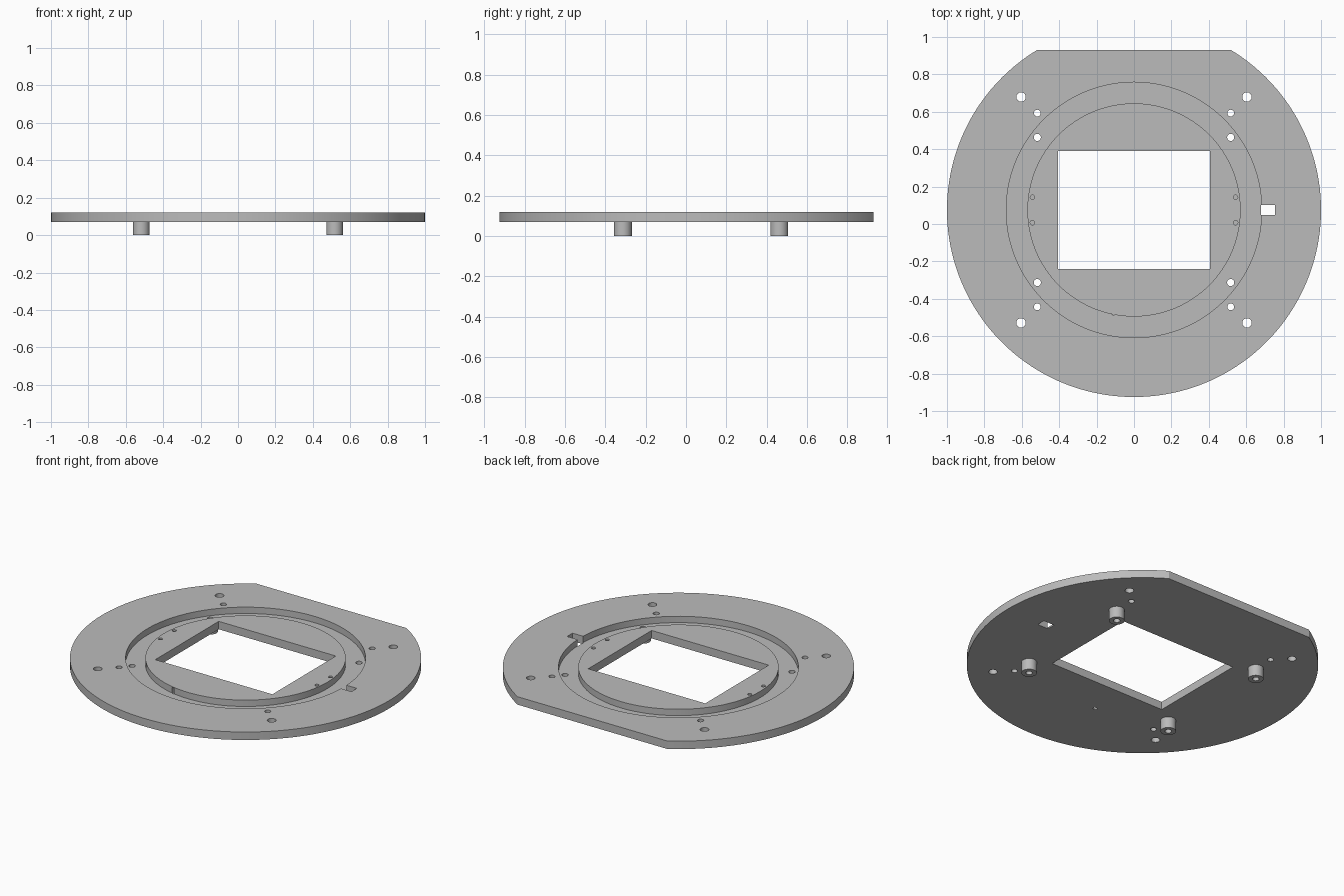
import bpy, bmesh, math
from mathutils import Matrix

default = bpy.data.objects.get("Cube")
if default:
    bpy.data.objects.remove(default, do_unlink=True)

CY = 0.075                 # centre of the disc in y
BOTTOM, TOP = 0.07, 0.12   # plate faces
GROOVE_FLOOR = 0.08

grey = bpy.data.materials.new("plain grey")
grey.use_nodes = True
colour = (0.5, 0.5, 0.5, 1)
grey.diffuse_color = colour
grey.node_tree.nodes["Principled BSDF"].inputs["Base Color"].default_value = colour


def make_object(name, bm):
    bmesh.ops.recalc_face_normals(bm, faces=bm.faces)
    mesh = bpy.data.meshes.new(name)
    bm.to_mesh(mesh)
    bm.free()
    obj = bpy.data.objects.new(name, mesh)
    mesh.materials.append(grey)
    bpy.context.collection.objects.link(obj)
    return obj


def add_cylinder(bm, x, y, radius, z0, z1, segments=32):
    bmesh.ops.create_cone(bm, cap_ends=True, segments=segments, radius1=radius,
                          radius2=radius, depth=z1 - z0,
                          matrix=Matrix.Translation((x, y, (z0 + z1) / 2)))


def add_box(bm, x0, x1, y0, y1, z0, z1):
    place = Matrix.Translation(((x0 + x1) / 2, (y0 + y1) / 2, (z0 + z1) / 2))
    bmesh.ops.create_cube(bm, size=1,
                          matrix=place @ Matrix.Diagonal((x1 - x0, y1 - y0, z1 - z0, 1)))


def add_ring(bm, x, y, inner, outer, z0, z1, segments):
    """Closed tube with a rectangular section."""
    section = [(inner, z0), (outer, z0), (outer, z1), (inner, z1)]
    loops = []
    for i in range(segments):
        a = math.tau * i / segments
        loops.append([bm.verts.new((x + r * math.cos(a), y + r * math.sin(a), z))
                      for r, z in section])
    for i in range(segments):
        a, b = loops[i], loops[(i + 1) % segments]
        for j in range(4):
            k = (j + 1) % 4
            bm.faces.new((a[j], b[j], b[k], a[k]))


def smooth(obj):
    bpy.ops.object.select_all(action="DESELECT")
    obj.select_set(True)
    bpy.context.view_layer.objects.active = obj
    bpy.ops.object.shade_smooth_by_angle(angle=math.radians(30))


def cut(target, bm):
    cutter = make_object("cutter", bm)
    cutter.hide_render = True
    mod = target.modifiers.new("cut", "BOOLEAN")
    mod.operation = "DIFFERENCE"
    mod.solver = "EXACT"
    mod.object = cutter
    bpy.context.view_layer.objects.active = target
    bpy.ops.object.modifier_apply(modifier=mod.name)
    bpy.data.objects.remove(cutter, do_unlink=True)


# Round plate with one flat edge at the back
half_flat = math.asin(0.854)
bm = bmesh.new()
start, sweep = math.pi / 2 + math.acos(0.854), math.tau - 2 * math.acos(0.854)
steps = 160
rim = [bm.verts.new((math.cos(start + sweep * i / steps),
                     CY + math.sin(start + sweep * i / steps), BOTTOM))
       for i in range(steps + 1)]
base = bm.faces.new(rim)
lifted = bmesh.ops.extrude_face_region(bm, geom=[base], use_keep_orig=True)["geom"]
bmesh.ops.translate(bm, vec=(0, 0, TOP - BOTTOM),
                    verts=[g for g in lifted if isinstance(g, bmesh.types.BMVert)])
plate = make_object("base_plate", bm)

# Circular groove
bm = bmesh.new()
add_ring(bm, 0, CY, 0.57, 0.683, GROOVE_FLOOR, TOP + 0.05, 128)
cut(plate, bm)

# Window, key slot and holes
bm = bmesh.new()
add_box(bm, -0.407, 0.407, CY - 0.315, CY + 0.315, 0, 0.2)
add_box(bm, 0.68, 0.755, CY - 0.027, CY + 0.027, 0, 0.2)
for sx in (-1, 1):
    for sy in (-1, 1):
        add_cylinder(bm, sx * 0.517, CY + sy * 0.388, 0.019, 0, 0.2)
        add_cylinder(bm, sx * 0.517, CY + sy * 0.518, 0.018, 0, 0.2)
        add_cylinder(bm, sx * 0.604, CY + sy * 0.604, 0.025, 0, 0.2)
        add_cylinder(bm, sx * 0.543, CY + sy * 0.068, 0.012, 0.085, 0.2)
add_cylinder(bm, -0.11, CY - 0.55, 0.012, 0, TOP - 0.005)
cut(plate, bm)
smooth(plate)

# Hollow standoffs below the plate
for side, sx in (("right", -1), ("left", 1)):
    for end, sy in (("front", -1), ("back", 1)):
        bm = bmesh.new()
        add_ring(bm, sx * 0.517, CY + sy * 0.388, 0.019, 0.044, 0, BOTTOM, 48)
        smooth(make_object(f"{end}_{side}_standoff", bm))
